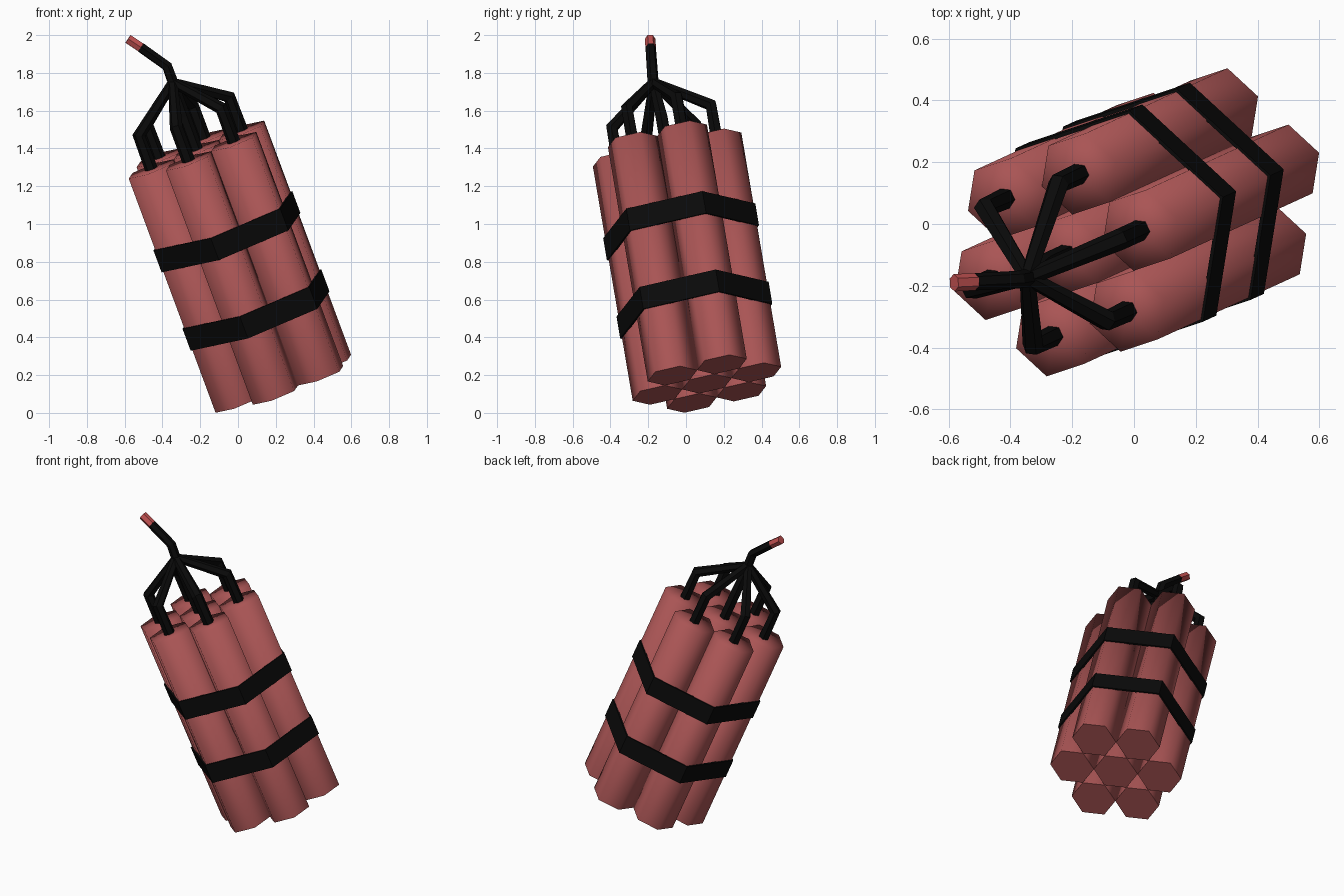
import bpy, bmesh, math
from mathutils import Vector, Matrix

if "Cube" in bpy.data.objects:
    bpy.data.objects.remove(bpy.data.objects["Cube"])

# Bundle frame: tilted axis, and one packing direction across it
U = Vector((-0.371, -0.17, 1)).normalized()
E1 = Vector((0.24, 0.08, 0.1025))
E1 = (E1 - U * E1.dot(U)).normalized()
E2 = U.cross(E1)
TOP = Vector((-0.22, -0.10, 1.394))      # top of the middle stick
FRAME = Matrix.Translation(TOP) @ Matrix((E1, E2, U)).transposed().to_4x4()
SPACING, LENGTH = 0.272, 1.339


def material(name, rgb):
    m = bpy.data.materials.new(name)
    m.diffuse_color = (*rgb, 1)
    m.use_nodes = True
    m.node_tree.nodes["Principled BSDF"].inputs["Base Color"].default_value = m.diffuse_color
    return m


RED = material("stick red", (0.40, 0.09, 0.09))
BLACK = material("black", (0.003, 0.003, 0.003))
TIP = material("fuse tip red", (0.55, 0.085, 0.085))


def mesh_object(name, bm, mat):
    bmesh.ops.recalc_face_normals(bm, faces=bm.faces)
    me = bpy.data.meshes.new(name)
    bm.to_mesh(me)
    bm.free()
    me.materials.append(mat)
    ob = bpy.data.objects.new(name, me)
    bpy.context.collection.objects.link(ob)
    return ob


def hex_ring(bm, centre, radius, z):
    return [bm.verts.new(FRAME @ Vector((centre[0] + radius * math.cos(k * math.pi / 3),
                                         centre[1] + radius * math.sin(k * math.pi / 3), z)))
            for k in range(6)]


def bridge(bm, a, b):
    return [bm.faces.new((a[k], a[(k + 1) % 6], b[(k + 1) % 6], b[k])) for k in range(6)]


# Hexagonal sticks touching corner to corner
def stick(name, centre):
    bm = bmesh.new()
    low = hex_ring(bm, centre, SPACING / 2, -LENGTH)
    high = hex_ring(bm, centre, SPACING / 2, 0)
    bridge(bm, low, high)
    bottom = bm.faces.new(low)
    mid = bm.verts.new(FRAME @ Vector((centre[0], centre[1], 0)))
    for k in range(6):
        bm.faces.new((high[k], high[(k + 1) % 6], mid))
    for f in bm.faces:
        f.smooth = f is not bottom
    for e in bottom.edges:
        e.smooth = False
    mesh_object(name, bm, RED)


# Hexagonal strap around the bundle
def band(name, depth, width=0.125):
    bm = bmesh.new()
    z0, z1 = -depth - width / 2, -depth + width / 2
    rings = [hex_ring(bm, (0, 0), r, z)
             for r, z in ((0.418, z0), (0.418, z1), (0.404, z1), (0.404, z0))]
    for i in range(4):
        bridge(bm, rings[i], rings[(i + 1) % 4])
    mesh_object(name, bm, BLACK)


# Six-sided wire along a few points
def wire(name, points, radii, mat):
    cu = bpy.data.curves.new(name, 'CURVE')
    cu.dimensions = '3D'
    cu.bevel_depth = 1
    cu.bevel_resolution = 1
    cu.use_fill_caps = True
    sp = cu.splines.new('POLY')
    sp.points.add(len(points) - 1)
    for p, co, r in zip(sp.points, points, radii):
        p.co = (*co, 1)
        p.radius = r
    sp.use_smooth = False
    cu.materials.append(mat)
    ob = bpy.data.objects.new(name, cu)
    bpy.context.collection.objects.link(ob)
    bpy.ops.object.select_all(action='DESELECT')
    ob.select_set(True)
    bpy.context.view_layer.objects.active = ob
    bpy.ops.object.convert(target='MESH')


centres = [(0, 0)] + [(SPACING * math.cos(k * math.pi / 3), SPACING * math.sin(k * math.pi / 3))
                      for k in range(6)]
HUB = Vector((-0.345, -0.173, 1.75))
for i, c in enumerate(centres):
    stick(f"stick_{i}", c)
    base = FRAME @ Vector((c[0], c[1], -0.02))
    bend = FRAME @ Vector((c[0], c[1], 0.19))
    wire(f"wire_{i}", [base, bend, HUB], [0.035, 0.035, 0.026], BLACK)

band("upper_band", 0.47)
band("lower_band", 0.918)

# Joined fuse and its coloured tip
KNEE, SPLIT, END = (Vector((-0.375, -0.18, 1.835)), Vector((-0.515, -0.187, 1.935)),
                    Vector((-0.582, -0.19, 1.98)))
wire("fuse", [HUB - Vector((-0.008, 0, 0.02)), KNEE, SPLIT], [0.03, 0.029, 0.028], BLACK)
wire("fuse_tip", [SPLIT, END], [0.028, 0.028], TIP)
